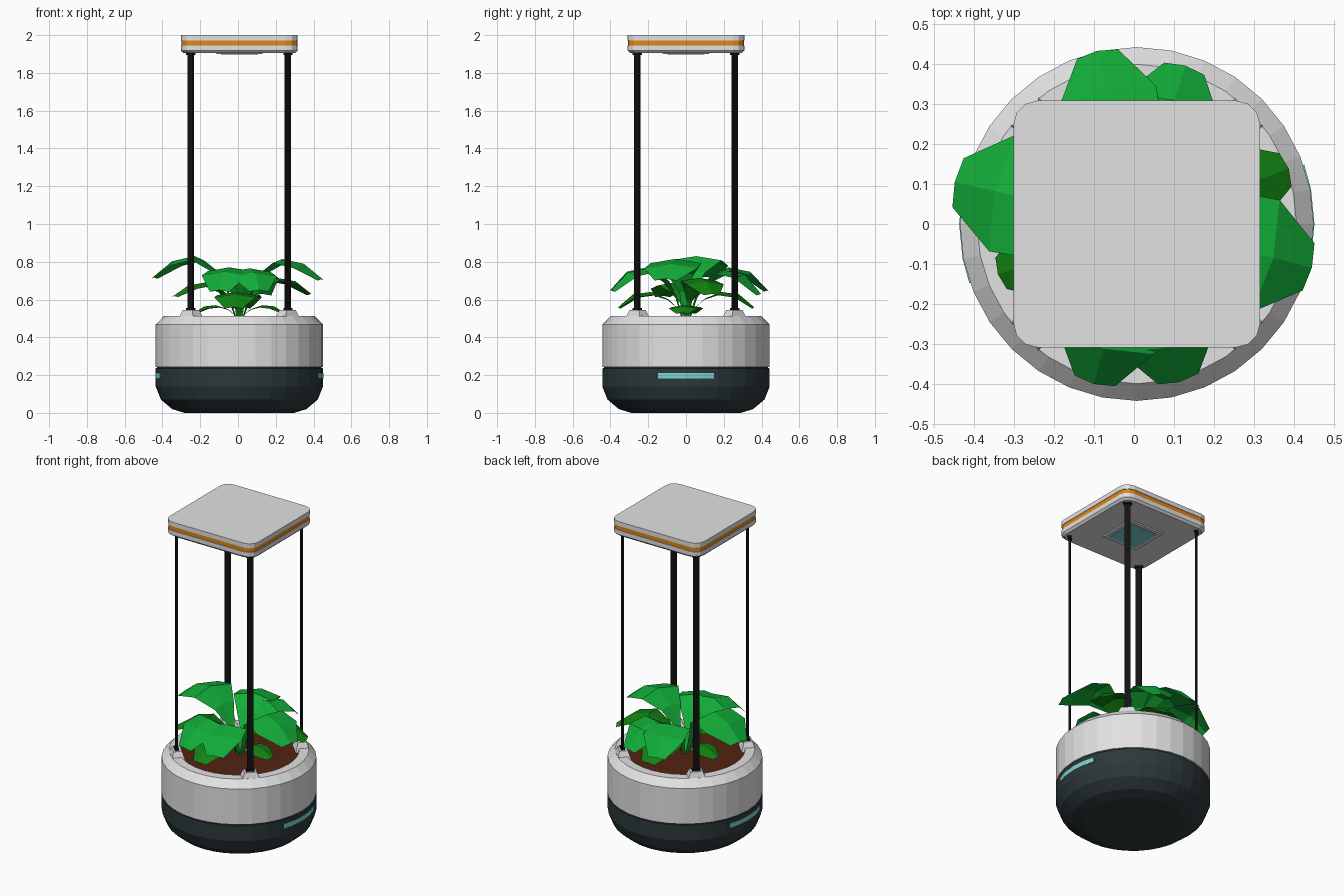
import bpy, bmesh, math
from mathutils import Matrix, Vector

old = bpy.data.objects.get("Cube")
if old:
    bpy.data.objects.remove(old, do_unlink=True)

CX = 0.007      # shared axis of pot and lid
SIDES = 32


def material(name, *rgb):
    m = bpy.data.materials.new(name)
    m.use_nodes = True
    m.diffuse_color = (*rgb, 1)
    m.node_tree.nodes["Principled BSDF"].inputs["Base Color"].default_value = (*rgb, 1)
    return m


WHITE = material("white plastic", 0.76, 0.76, 0.76)
DARK = material("dark slate", 0.025, 0.04, 0.043)
BLACK = material("black metal", 0.006, 0.006, 0.006)
ORANGE = material("orange band", 0.75, 0.24, 0.01)
TEAL = material("teal light", 0.2, 0.65, 0.65)
SOIL = material("brown soil", 0.085, 0.016, 0.006)
LEAF = material("bright leaf green", 0.006, 0.42, 0.04)
LOW_LEAF = material("deep leaf green", 0.006, 0.23, 0.006)


def finish(bm, name, *mats, fix_normals=True):
    if fix_normals:
        bmesh.ops.recalc_face_normals(bm, faces=bm.faces)
    mesh = bpy.data.meshes.new(name)
    bm.to_mesh(mesh)
    bm.free()
    for m in mats:
        mesh.materials.append(m)
    ob = bpy.data.objects.new(name, mesh)
    bpy.context.collection.objects.link(ob)
    return ob


def loft(name, rings, mats, bands=None, caps=(True, True)):
    """Skin a stack of closed rings; bands gives a material per step."""
    bm = bmesh.new()
    rows = [[bm.verts.new(p) for p in ring] for ring in rings]
    n = len(rows[0])
    for k, (a, b) in enumerate(zip(rows, rows[1:])):
        for i in range(n):
            j = (i + 1) % n
            f = bm.faces.new((a[i], a[j], b[j], b[i]))
            f.material_index = bands[k] if bands else 0
    if caps[0]:
        bm.faces.new(rows[0][::-1])
    if caps[1]:
        bm.faces.new(rows[-1])
    return finish(bm, name, *mats)


def circle(r, z):
    steps = [2 * math.pi * i / SIDES for i in range(SIDES)]
    return [(CX + r * math.cos(a), r * math.sin(a), z) for a in steps]


def rounded_square(half, z, corner=0.06, seg=3):
    pts = []
    for q in range(4):
        c = Matrix.Rotation(q * math.pi / 2, 2) @ Vector((half - corner, half - corner))
        for s in range(seg + 1):
            a = (q + s / seg) * math.pi / 2
            pts.append((CX + c.x + corner * math.cos(a), c.y + corner * math.sin(a), z))
    return pts


def block(name, mat, angle, radius, z0, z1, base, top=None):
    """Tapered box, half sizes (radial, tangential), set on a radius."""
    turn = Matrix.Rotation(angle, 3, "Z")
    rings = []
    for z, (u, v) in ((z0, base), (z1, top or base)):
        ring = [turn @ Vector((radius + s * u, t * v, z))
                for s, t in ((-1, -1), (1, -1), (1, 1), (-1, 1))]
        rings.append([p + Vector((CX, 0, 0)) for p in ring])
    return loft(name, rings, [mat])


# Pot: dark lower bowl, white upper ring with a bevelled rim, soil
bowl = [(0.29, 0), (0.355, 0.02), (0.415, 0.07), (0.443, 0.14), (0.443, 0.236), (0.435, 0.237)]
loft("pot_base", [circle(*p) for p in bowl], [DARK])
wall = [(0.435, 0.236), (0.435, 0.243), (0.443, 0.244), (0.443, 0.468),
        (0.40, 0.512), (0.345, 0.512), (0.335, 0.48)]
loft("pot_ring", [circle(*p) for p in wall], [WHITE, DARK], [1, 0, 0, 0, 0, 0], (False, False))
loft("soil", [circle(0.34, 0.47), circle(0.34, 0.49)], [SOIL])

# Curved light strips on both sides of the base
for side, start in (("left", 0), ("right", math.pi)):
    bm = bmesh.new()
    rows = []
    for deg in (-19.5, -11.25, 0, 11.25, 19.5):
        a = start + math.radians(deg)
        rows.append([bm.verts.new((CX + r * math.cos(a), r * math.sin(a), z))
                     for r, z in ((0.438, 0.183), (0.445, 0.183), (0.445, 0.211), (0.438, 0.211))])
    for a, b in zip(rows, rows[1:]):
        for i in range(4):
            j = (i + 1) % 4
            bm.faces.new((a[i], b[i], b[j], a[j]))
    bm.faces.new(rows[0])
    bm.faces.new(rows[-1][::-1])
    finish(bm, side + "_light_strip", TEAL)

# Four flat poles with mounts and end sockets
for i, corner in enumerate(("back_left", "back_right", "front_right", "front_left")):
    a = math.pi / 4 + i * math.pi / 2
    block(corner + "_mount", WHITE, a, 0.362, 0.48, 0.545, (0.045, 0.062), (0.025, 0.036))
    block(corner + "_pole", BLACK, a, 0.364, 0.53, 1.91, (0.006, 0.018))
    block(corner + "_lower_socket", BLACK, a, 0.364, 0.54, 0.556, (0.011, 0.024))
    block(corner + "_upper_socket", BLACK, a, 0.364, 1.895, 1.91, (0.011, 0.024))

# Lid with orange band, and the lamp panel under it
lid = [(0.296, 1.905), (0.309, 1.918), (0.309, 1.945), (0.307, 1.946),
       (0.307, 1.971), (0.309, 1.972), (0.309, 2.0)]
loft("lid", [rounded_square(*p) for p in lid], [WHITE, ORANGE], [0, 0, 0, 1, 0, 0])
block("lamp_frame", WHITE, 0, 0, 1.899, 1.906, (0.12, 0.12), (0.125, 0.125))
block("lamp_panel", TEAL, 0, 0, 1.897, 1.9, (0.098, 0.098))


# Leaves: a stem that widens into an arching, slightly folded blade
SPINE = ((0.04, 0), (0.14, 0.46), (0.29, 0.78), (0.52, 1), (0.78, 0.92), (1, None))
SPREAD = (0.08, 0.14, 0.5, 0.95, 1, 0.42)


def leaf(name, mat, degrees, reach, peak, tip, half):
    bm = bmesh.new()
    turn = Matrix.Rotation(math.radians(degrees), 3, "Z")
    rows = []
    for (u, h), w in zip(SPINE, SPREAD):
        z = tip if h is None else 0.49 + h * (peak - 0.49)
        row = []
        for side in (-1, 0, 1):
            inward = 0.02 * abs(side) * w
            p = Vector((u * reach - inward, side * w * half, z - 0.16 * abs(side) * w * half))
            row.append(bm.verts.new(turn @ p + Vector((CX, 0, 0))))
        rows.append(row)
    for a, b in zip(rows, rows[1:]):
        for i in range(2):
            bm.faces.new((a[i], b[i], b[i + 1], a[i + 1]))
    finish(bm, name, mat, fix_normals=False)


leaf("upper_leaf_right", LEAF, 167, 0.468, 0.83, 0.72, 0.15)
leaf("upper_leaf_left", LEAF, 346, 0.452, 0.815, 0.71, 0.145)
leaf("middle_leaf_back_right", LEAF, 103, 0.445, 0.77, 0.65, 0.125)
leaf("middle_leaf_back_left", LEAF, 73, 0.415, 0.755, 0.63, 0.125)
leaf("middle_leaf_front_right", LEAF, 255, 0.415, 0.77, 0.65, 0.125)
leaf("middle_leaf_front_left", LEAF, 285, 0.41, 0.765, 0.65, 0.125)
leaf("lower_leaf_left", LOW_LEAF, 20, 0.405, 0.715, 0.63, 0.105)
leaf("lower_leaf_right", LOW_LEAF, 200, 0.37, 0.69, 0.62, 0.10)
leaf("low_leaf_front", LOW_LEAF, 265, 0.36, 0.64, 0.56, 0.11)
leaf("low_leaf_back", LOW_LEAF, 88, 0.36, 0.64, 0.56, 0.11)
leaf("ground_leaf_left", LOW_LEAF, 355, 0.24, 0.57, 0.53, 0.075)
leaf("ground_leaf_right", LOW_LEAF, 175, 0.24, 0.57, 0.53, 0.075)
